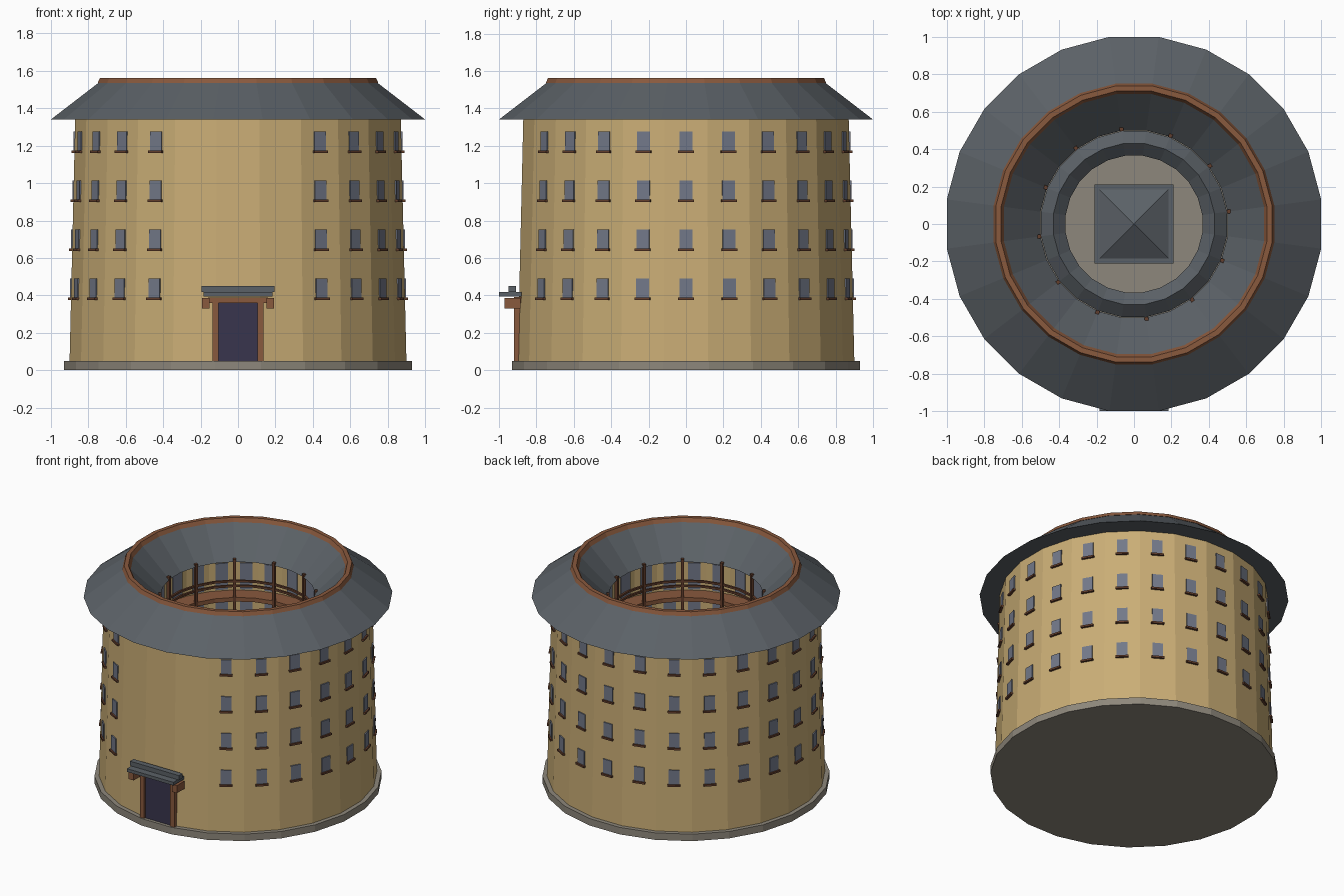
import bpy, bmesh, math
from mathutils import Matrix

if "Cube" in bpy.data.objects:
    bpy.data.objects.remove(bpy.data.objects["Cube"])

SIDES = 24
STEP = 2 * math.pi / SIDES
TO_CORNER = 1 / math.cos(STEP / 2)      # flat-side radius -> corner radius


def material(name, rgb):
    m = bpy.data.materials.new(name)
    m.diffuse_color = (*rgb, 1)
    m.use_nodes = True
    m.node_tree.nodes["Principled BSDF"].inputs["Base Color"].default_value = m.diffuse_color
    return m


EARTH = material("earth_wall", (0.59, 0.42, 0.18))
TILE = material("grey_tile", (0.105, 0.12, 0.135))
WOOD = material("warm_wood", (0.25, 0.10, 0.047))
DARK_WOOD = material("dark_wood", (0.13, 0.05, 0.026))
GLASS = material("window_grey", (0.17, 0.19, 0.25))
DOOR = material("door_navy", (0.04, 0.035, 0.075))
STONE = material("stone", (0.27, 0.245, 0.20))


def finish(name, bm, mat):
    bmesh.ops.recalc_face_normals(bm, faces=bm.faces)
    me = bpy.data.meshes.new(name)
    bm.to_mesh(me)
    bm.free()
    me.materials.append(mat)
    ob = bpy.data.objects.new(name, me)
    bpy.context.collection.objects.link(ob)
    return ob


def ring(name, profile, mat):
    """Closed (radius, z) profile turned into a 24-sided ring."""
    bm = bmesh.new()
    loops = []
    for i in range(SIDES):
        a = (i + 0.5) * STEP
        loops.append([bm.verts.new((r * TO_CORNER * math.cos(a), r * TO_CORNER * math.sin(a), z))
                      for r, z in profile])
    n = len(profile)
    for i in range(SIDES):
        p, q = loops[i], loops[(i + 1) % SIDES]
        for j in range(n):
            k = (j + 1) % n
            bm.faces.new((p[j], q[j], q[k], p[k]))
    return finish(name, bm, mat)


def rect(r0, r1, z0, z1):
    return [(r0, z0), (r1, z0), (r1, z1), (r0, z1)]


def add_box(bm, lo, hi, angle=0.0):
    """Box between two corners, then turned about the vertical axis."""
    size = [h - l for l, h in zip(lo, hi)]
    mid = [(h + l) / 2 for l, h in zip(lo, hi)]
    m = Matrix.Rotation(angle, 4, 'Z') @ Matrix.Translation(mid) @ Matrix.Diagonal((*size, 1))
    bmesh.ops.create_cube(bm, size=1, matrix=m)


def boxes(name, items, mat):
    bm = bmesh.new()
    for item in items:
        add_box(bm, *item)
    return finish(name, bm, mat)


def cone(name, r0, r1, z0, z1, mat, sides=SIDES):
    bm = bmesh.new()
    k = 1 / math.cos(math.pi / sides)
    m = Matrix.Translation((0, 0, (z0 + z1) / 2)) @ Matrix.Rotation(math.pi / sides, 4, 'Z')
    bmesh.ops.create_cone(bm, cap_ends=True, segments=sides, radius1=r0 * k,
                          radius2=r1 * k, depth=z1 - z0, matrix=m)
    return finish(name, bm, mat)


# Stone plinth and courtyard floor
cone("plinth", 0.93, 0.93, 0, 0.05, STONE)

# Tapered earth wall with rooms behind it
ring("outer_wall", [(0.90, 0.05), (0.87, 1.34), (0.62, 1.34), (0.62, 0.05)], EARTH)

# Main roof and its ridge band
ring("main_roof", [(1.0, 1.34), (0.74, 1.54), (0.70, 1.54), (0.50, 1.34)], TILE)
ring("roof_ridge", [(0.75, 1.535), (0.738, 1.562), (0.71, 1.562), (0.695, 1.535)], WOOD)

# Outer windows and sills, leaving the wall over the gate blank
panes, sills = [], []
for row in range(4):
    z = 0.385 + row * 0.262
    r = 0.90 - 0.03 * (z - 0.05) / 1.29
    for i in range(SIDES):
        off = min((i - 18) % SIDES, (18 - i) % SIDES)
        if off < 2:
            continue
        a = i * STEP
        panes.append(((r - 0.02, -0.035, z), (r + 0.005, 0.035, z + 0.105), a))
        sills.append(((r - 0.02, -0.042, z - 0.01), (r + 0.016, 0.042, z + 0.003), a))
boxes("windows", panes, GLASS)
boxes("window_sills", sills, DARK_WOOD)

# Inner galleries: floors, rails, doors and posts
FLOOR = 0.258
for k in range(1, 5):
    z = 0.05 + FLOOR * k
    ring(f"gallery_floor_{k}", rect(0.505, 0.625, z - 0.03, z), WOOD)
    for j, h in enumerate((0.075, 0.11)):
        ring(f"gallery_rail_{k}_{j}", rect(0.503, 0.517, z + h, z + h + 0.014), DARK_WOOD)
boxes("room_doors", [((0.612, -0.04, 0.05 + FLOOR * k + 0.01),
                      (0.63, 0.04, 0.05 + FLOOR * k + 0.2), i * STEP)
                     for k in range(5) for i in range(SIDES)], GLASS)
boxes("gallery_posts", [((0.50, -0.01, 0.05), (0.52, 0.01, 1.36), (2 * i + 0.5) * STEP)
                        for i in range(SIDES // 2)], DARK_WOOD)

# Low inner ring house
ring("inner_ring_wall", rect(0.39, 0.47, 0.05, 0.28), EARTH)
ring("inner_ring_roof", [(0.365, 0.27), (0.43, 0.33), (0.497, 0.27)], TILE)

# Central hall
boxes("hall_walls", [((-0.16, -0.16, 0.05), (0.16, 0.16, 0.30))], EARTH)
boxes("hall_door", [((-0.05, -0.166, 0.05), (0.05, -0.15, 0.22))], DOOR)
boxes("hall_eaves", [((-0.21, -0.21, 0.30), (0.21, 0.21, 0.325))], TILE)
cone("hall_roof", 0.185, 0.0, 0.325, 0.44, TILE, sides=4)

# Gate: leaf, frame, brackets and small canopy
boxes("gate_door", [((-0.105, -0.908, 0.05), (0.105, -0.86, 0.36))], DOOR)
gate = [((-0.16, -0.92, 0.36), (0.16, -0.87, 0.39))]
brackets = []
for s in (-1, 1):
    gate.append(((s * 0.12 - 0.017, -0.92, 0.05), (s * 0.12 + 0.017, -0.87, 0.365)))
    brackets.append(((s * 0.172 - 0.02, -0.97, 0.33), (s * 0.172 + 0.02, -0.885, 0.385)))
boxes("gate_frame", gate, WOOD)
boxes("gate_brackets", brackets, WOOD)
boxes("gate_canopy", [((-0.185, -1.0, 0.395), (0.185, -0.88, 0.418))], TILE)
boxes("gate_canopy_ridge", [((-0.195, -0.95, 0.418), (0.195, -0.91, 0.45))], TILE)
